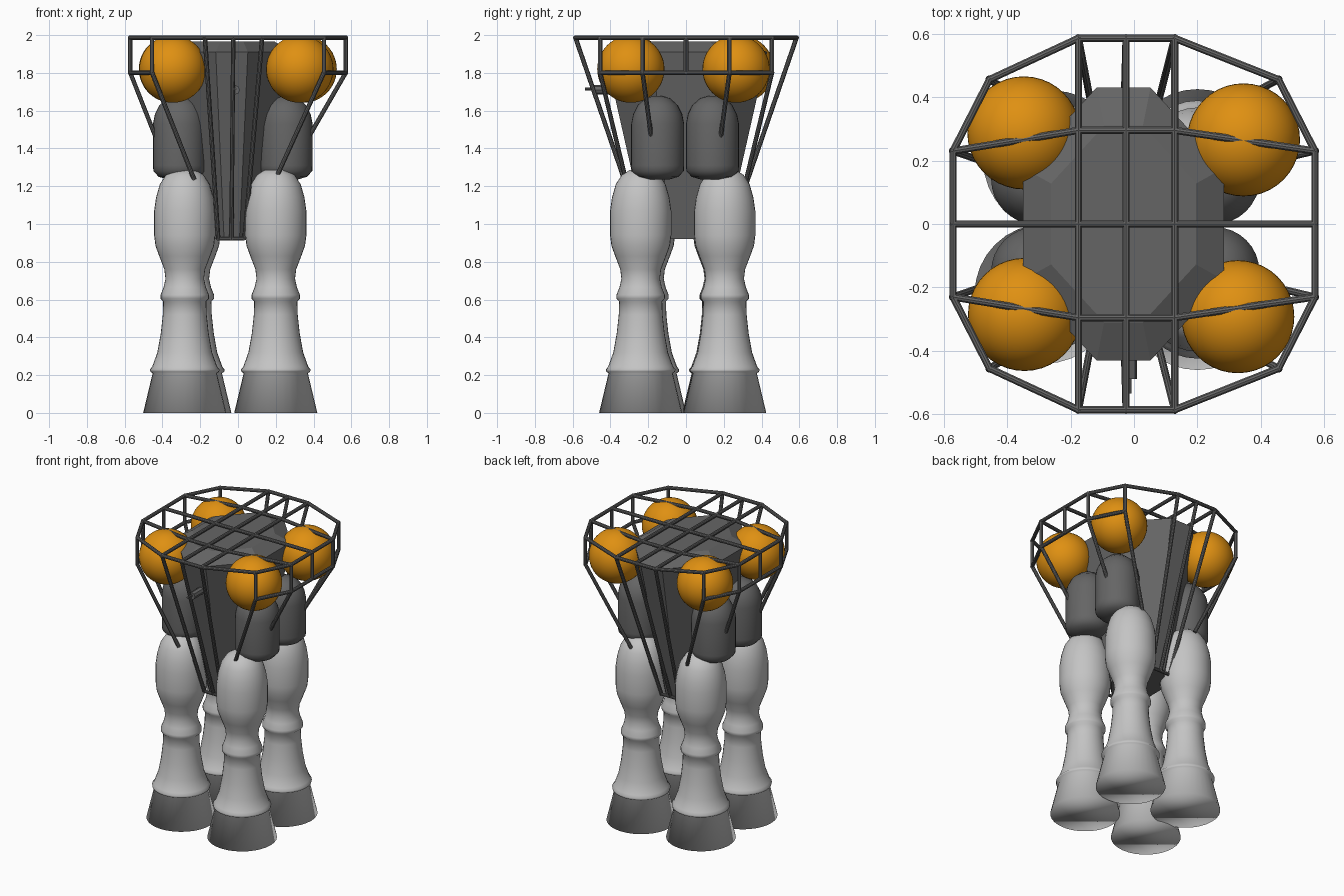
import bpy, bmesh, math
from mathutils import Vector

if "Cube" in bpy.data.objects:
    bpy.data.objects.remove(bpy.data.objects["Cube"])


def material(name, col):
    m = bpy.data.materials.new(name)
    m.diffuse_color = (*col, 1)
    m.use_nodes = True
    m.node_tree.nodes["Principled BSDF"].inputs["Base Color"].default_value = m.diffuse_color
    return m


DARK = material("dark grey", (0.13, 0.13, 0.13))
LIGHT = material("light grey", (0.55, 0.55, 0.55))
ORANGE = material("orange", (0.74, 0.28, 0.006))


def finish(bm, name, mat, smooth=False):
    bmesh.ops.recalc_face_normals(bm, faces=bm.faces)
    me = bpy.data.meshes.new(name)
    for f in bm.faces:
        f.smooth = smooth
    bm.to_mesh(me)
    bm.free()
    me.materials.append(mat)
    ob = bpy.data.objects.new(name, me)
    bpy.context.collection.objects.link(ob)
    return ob


def loft(rings, name, mat, smooth=False):
    """Skin a stack of equal-length point rings and cap both ends."""
    bm = bmesh.new()
    vs = [[bm.verts.new(p) for p in r] for r in rings]
    n = len(vs[0])
    for a, b in zip(vs, vs[1:]):
        for i in range(n):
            bm.faces.new((a[i], a[(i + 1) % n], b[(i + 1) % n], b[i]))
    bm.faces.new(vs[0])
    bm.faces.new(vs[-1])
    return finish(bm, name, mat, smooth)


def lathe(profile, cx, cy, name, mat, n=32):
    rings = [[(cx + r * math.cos(2 * math.pi * i / n), cy + r * math.sin(2 * math.pi * i / n), z)
              for i in range(n)] for r, z in profile]
    return loft(rings, name, mat, True)


def rod(bm, a, b, r=0.012, n=10):
    a, b = Vector(a), Vector(b)
    d = b - a
    mtx = d.to_track_quat('Z', 'Y').to_matrix().to_4x4()
    mtx.translation = (a + b) / 2
    bmesh.ops.create_cone(bm, cap_ends=True, segments=n, radius1=r, radius2=r,
                          depth=d.length + r, matrix=mtx)


# Tapered octagonal body with a slightly raised top
def octagon(s, z):
    pts = [(-0.085, -0.43), (0.085, -0.43), (0.317, -0.177), (0.317, 0.177),
           (0.085, 0.43), (-0.085, 0.43), (-0.317, 0.177), (-0.317, -0.177)]
    return [(-0.033 + s * x, s * y, z) for x, y in pts]


loft([octagon(0.48, 0.92), octagon(1, 1.91), octagon(0.72, 1.965)], "body", DARK)

# Legs, hips and ball tanks
leg = [(0.22, 0), (0.17, 0.21), (0.182, 0.218), (0.184, 0.23), (0.172, 0.245), (0.145, 0.32),
       (0.127, 0.42), (0.116, 0.52), (0.114, 0.59), (0.128, 0.605), (0.128, 0.625), (0.112, 0.665),
       (0.102, 0.71), (0.108, 0.76), (0.135, 0.83), (0.155, 0.885), (0.162, 0.94), (0.162, 1.07),
       (0.152, 1.14), (0.132, 1.21), (0.10, 1.26), (0.06, 1.285), (0.02, 1.292)]
hip = [(0.06, 1.235), (0.11, 1.25), (0.138, 1.28), (0.14, 1.31), (0.14, 1.53), (0.13, 1.58),
       (0.105, 1.63), (0.065, 1.665), (0.02, 1.678)]
parts = {
    "front_left": ((-0.282, -0.22), (-0.31, -0.15), (-0.345, -0.285)),
    "front_right": ((0.2, -0.24), (0.255, -0.15), (0.327, -0.292)),
    "back_left": ((-0.255, 0.2), (-0.31, 0.14), (-0.347, 0.287)),
    "back_right": ((0.2, 0.205), (0.255, 0.14), (0.345, 0.265)),
}
for key, (l, h, s) in parts.items():
    lathe(leg, *l, key + "_leg", LIGHT)
    lathe(hip, *h, key + "_hip", DARK)
    bm = bmesh.new()
    bmesh.ops.create_uvsphere(bm, u_segments=40, v_segments=24, radius=0.178)
    ball = finish(bm, key + "_ball", ORANGE, True)
    ball.location = (*s, 1.82)

# Wire cage: top ring, lower side rails, grid and struts
T, M, L, C, R = 1.986, 1.80, -0.175, -0.025, 0.128
cage = bmesh.new()
half = [(L, -0.585), (-0.455, -0.455), (-0.57, -0.23), (-0.57, 0.23), (-0.455, 0.455), (L, 0.585)]
other = [(R if x == L else -x, y) for x, y in half]
for side in (half, other):
    for a, b in zip(side, side[1:]):
        rod(cage, (*a, T), (*b, T))
    for a, b in zip(side[1:-1], side[2:-1]):
        rod(cage, (*a, M), (*b, M))
    for p in side[1:-1] + [(side[2][0], 0)]:
        rod(cage, (*p, T), (*p, M))
    sx = -1 if side is half else 1
    for sy in (-1, 1):
        rod(cage, (0.57 * sx, 0.23 * sy, M), (-0.03 + 0.41 * sx, 0.185 * sy, 1.47))
        rod(cage, (0.455 * sx, 0.455 * sy, M), (-0.017 + 0.217 * sx, 0.32 * sy, 1.24))
        rod(cage, (L if sx < 0 else R, 0.295 * sy, T), (0.57 * sx, 0.23 * sy, T))
for sy in (-1, 1):
    rod(cage, (L, 0.585 * sy, T), (R, 0.585 * sy, T))
    rod(cage, (L, 0.295 * sy, T), (R, 0.295 * sy, T))
    rod(cage, (-0.105, 0.22 * sy, 0.922), (0.03, 0.22 * sy, 0.922), 0.01)
    for top, low in ((L, -0.105), (C, -0.035), (R, 0.035)):
        rod(cage, (top, 0.585 * sy, T), (low, 0.22 * sy, 0.925))
rod(cage, (-0.57, 0, T), (0.57, 0, T))
for x in (L, C, R):
    rod(cage, (x, -0.585, T), (x, 0.585, T))
finish(cage, "cage", DARK)

# Small front nozzle
bm = bmesh.new()
rod(bm, (-0.015, -0.36, 1.71), (-0.015, -0.475, 1.71), 0.025, 8)
rod(bm, (-0.015, -0.46, 1.715), (-0.015, -0.53, 1.715), 0.007, 8)
finish(bm, "front_nozzle", DARK)
